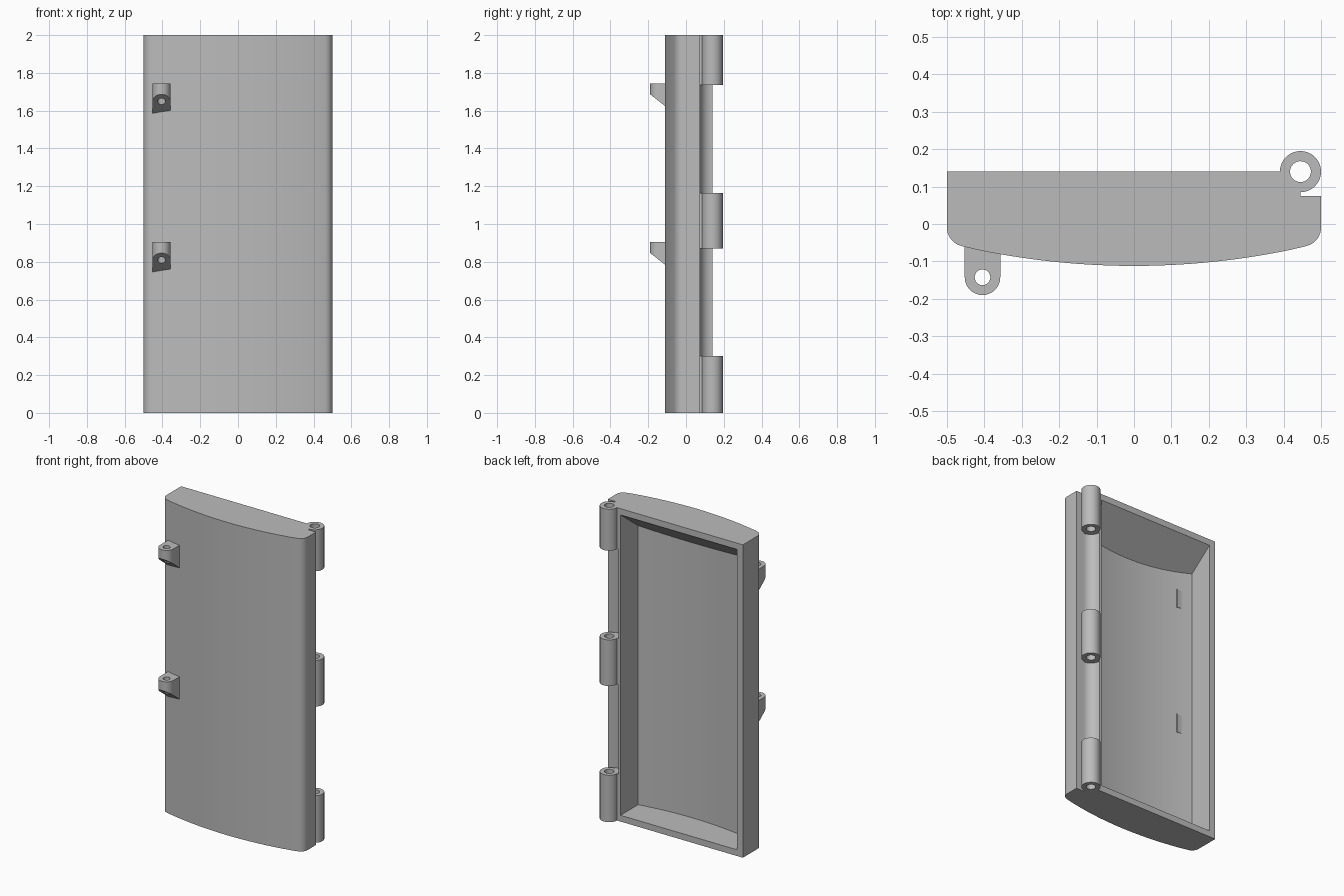
import bpy, bmesh
from math import sin, cos, radians, sqrt

if "Cube" in bpy.data.objects:
    bpy.data.objects.remove(bpy.data.objects["Cube"])

grey = bpy.data.materials.new("plain_grey")
grey.use_nodes = True
grey.diffuse_color = (0.5, 0.5, 0.5, 1)
grey.node_tree.nodes["Principled BSDF"].inputs["Base Color"].default_value = (0.5, 0.5, 0.5, 1)

HINGE = (0.445, 0.14)
LATCH = (-0.405, -0.1425)
BACK = 0.14


def arc(centre, r, a0, a1, n):
    """Points along an arc, angles in degrees."""
    angles = [radians(a0 + (a1 - a0) * i / n) for i in range(n + 1)]
    return [(centre[0] + r * cos(a), centre[1] + r * sin(a)) for a in angles]


def front_y(x, radius=2.06):
    """Bowed front face."""
    return -0.112 + radius - sqrt(radius * radius - x * x)


def prism(name, outline, z0, z1):
    """Upright prism; z0 and z1 are heights or functions of a point's y."""
    height = lambda z, y: z(y) if callable(z) else z
    bm = bmesh.new()
    low = [bm.verts.new((x, y, height(z0, y))) for x, y in outline]
    high = [bm.verts.new((x, y, height(z1, y))) for x, y in outline]
    bm.faces.new(low)
    bm.faces.new(high)
    n = len(outline)
    for i in range(n):
        j = (i + 1) % n
        bm.faces.new((low[i], low[j], high[j], high[i]))
    bmesh.ops.recalc_face_normals(bm, faces=bm.faces)
    mesh = bpy.data.meshes.new(name)
    bm.to_mesh(mesh)
    bm.free()
    mesh.materials.append(grey)
    obj = bpy.data.objects.new(name, mesh)
    bpy.context.collection.objects.link(obj)
    return obj


def activate(obj):
    bpy.ops.object.select_all(action='DESELECT')
    obj.select_set(True)
    bpy.context.view_layer.objects.active = obj


def cut(obj, cutter):
    """Subtract the cutter, then discard it."""
    cutter.hide_render = True
    mod = obj.modifiers.new("cut", 'BOOLEAN')
    mod.operation = 'DIFFERENCE'
    mod.solver = 'EXACT'
    mod.object = cutter
    activate(obj)
    bpy.ops.object.modifier_apply(modifier=mod.name)
    bpy.data.objects.remove(cutter)


def smooth(obj):
    activate(obj)
    bpy.ops.object.shade_smooth_by_angle(angle=radians(30))


def bore(centre, r, z0, z1):
    return prism("bore_cutter", arc(centre, r, 0, 345, 23), z0, z1)


# Door panel: bowed front, rounded front corners, concave hinge recess
corner = arc((0.45, -0.01), 0.05, 0, -77, 6)
steps = 24
bow = [0.461 * (1 - 2 * i / steps) for i in range(1, steps)]
outline = [(-0.5, BACK)] + arc(HINGE, 0.065, 180, 270, 10) + [(0.5, 0.075)]
outline += corner + [(x, front_y(x)) for x in bow]
outline += [(-x, y) for x, y in reversed(corner)]
door = prism("door_panel", outline, 0, 2)

# Hollow in the back, with a sloping ceiling
left, right = 0.365, -0.457
floor = [left + (right - left) * i / 20 for i in range(21)]
hollow = [(right, 0.2), (left, 0.2)] + [(x, front_y(x) + 0.042) for x in floor]
cut(door, prism("hollow_cutter", hollow, 0.04, lambda y: 1.96 - 0.77 * (BACK - y)))
smooth(door)

# Hinge barrels, each joined to the recess by a thin web
barrel = arc(HINGE, 0.055, 180, -90, 30) + arc(HINGE, 0.065, 270, 180, 10)
for place, z0, z1 in (("lower", 0, 0.3), ("middle", 0.87, 1.165), ("upper", 1.735, 2)):
    knuckle = prism(place + "_hinge_barrel", barrel, z0, z1)
    cut(knuckle, bore(HINGE, 0.028, z0 - 0.1, z1 + 0.1))
    smooth(knuckle)

# Latch lugs: rounded tip, sloping underside, upright bore
for place, top in (("lower", 0.905), ("upper", 1.745)):
    r = 0.0475
    plan = arc(LATCH, r, 180, 360, 16)
    for y in (-0.06, -0.033):
        plan = [(LATCH[0] - r, y)] + plan + [(LATCH[0] + r, y)]
    under = lambda y: top - 0.16 + 0.78 * max(0, -0.06 - y)
    lid = lambda y: top if y < -0.05 else top - 0.045
    lug = prism(place + "_latch_lug", plan, under, lid)
    # split the bent top, bottom and sides cleanly
    bm = bmesh.new()
    bm.from_mesh(lug.data)
    bmesh.ops.triangulate(bm, faces=[f for f in bm.faces if len(f.verts) > 4])
    bm.to_mesh(lug.data)
    bm.free()
    cut(lug, bore(LATCH, 0.021, top - 0.3, top + 0.1))
    smooth(lug)
